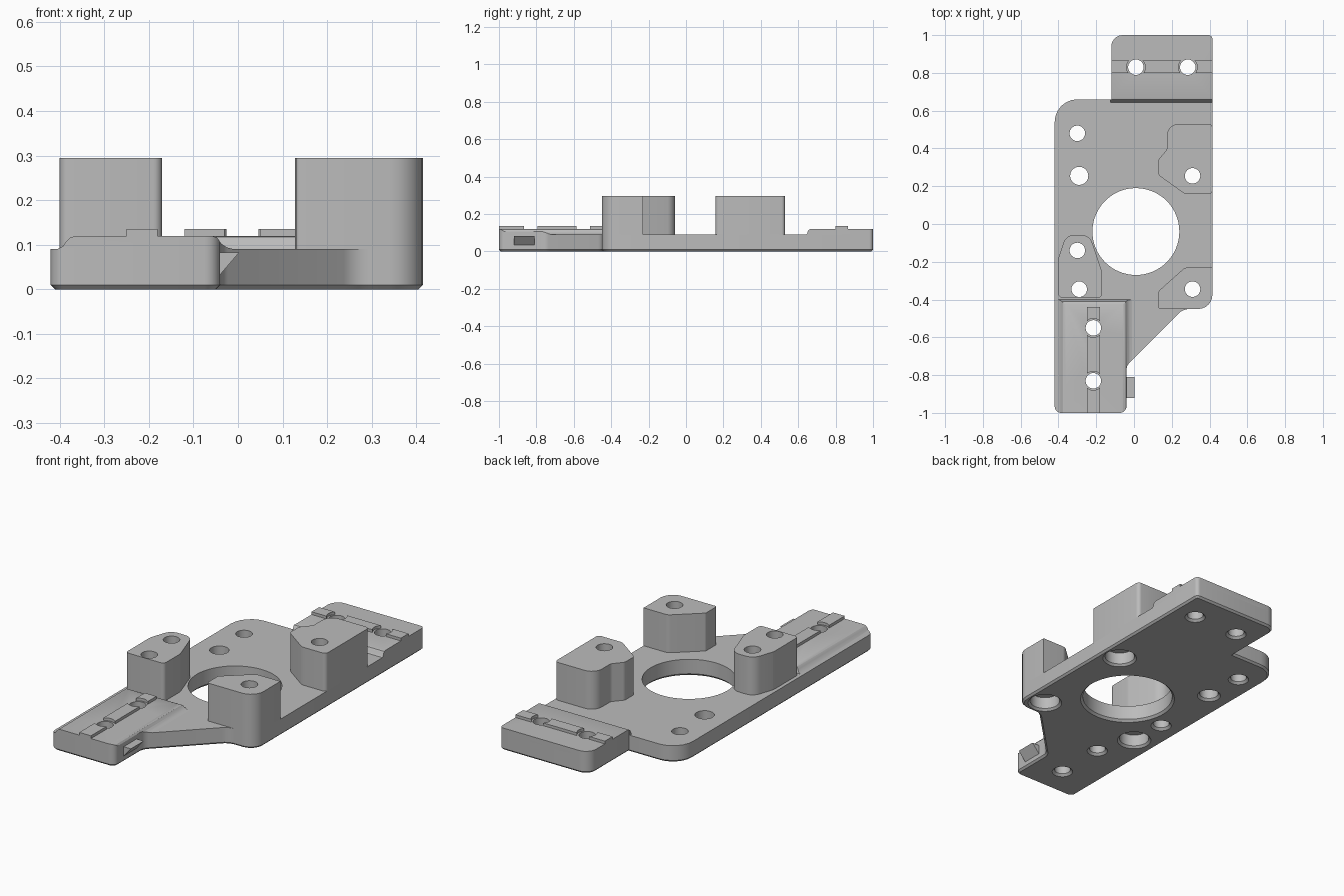
import bpy, bmesh, math
from mathutils import Vector

if "Cube" in bpy.data.objects:
    bpy.data.objects.remove(bpy.data.objects["Cube"], do_unlink=True)

grey = bpy.data.materials.new("plain grey")
grey.use_nodes = True
grey.diffuse_color = (0.5, 0.5, 0.5, 1)
grey.node_tree.nodes["Principled BSDF"].inputs["Base Color"].default_value = (0.5, 0.5, 0.5, 1)


def make_object(name, bm):
    bmesh.ops.recalc_face_normals(bm, faces=bm.faces)
    mesh = bpy.data.meshes.new(name)
    bm.to_mesh(mesh)
    bm.free()
    mesh.materials.append(grey)
    obj = bpy.data.objects.new(name, mesh)
    bpy.context.collection.objects.link(obj)
    return obj


def rounded(corners, steps=6):
    """Outline from (x, y, radius) corners."""
    out = []
    for i, (x, y, r) in enumerate(corners):
        p = Vector((x, y))
        if not r:
            out.append(p)
            continue
        a = (Vector(corners[i - 1][:2]) - p).normalized()
        b = (Vector(corners[(i + 1) % len(corners)][:2]) - p).normalized()
        half = a.angle(b) / 2
        centre = p + (a + b).normalized() * r / math.sin(half)
        start = p + a * r / math.tan(half) - centre
        end = p + b * r / math.tan(half) - centre
        for k in range(steps + 1):
            mid = start.lerp(end, k / steps)
            # even angles along the arc
            ang = start.angle_signed(end) * k / steps
            c, s = math.cos(-ang), math.sin(-ang)
            mid = Vector((start.x * c - start.y * s, start.x * s + start.y * c))
            out.append(centre + mid)
    return out


def prism(name, pts, lo, hi, axis="z", chamfer=0):
    place = {"x": lambda u, v, d: (d, u, v),
             "y": lambda u, v, d: (u, d, v),
             "z": lambda u, v, d: (u, v, d)}[axis]
    bm = bmesh.new()
    a, b = [[bm.verts.new(place(p[0], p[1], d)) for p in pts] for d in (lo, hi)]
    bottom = bm.faces.new(a)
    bm.faces.new(b)
    for i in range(len(pts)):
        bm.faces.new((a[i - 1], a[i], b[i], b[i - 1]))
    if chamfer:
        bmesh.ops.recalc_face_normals(bm, faces=bm.faces)
        bmesh.ops.bevel(bm, geom=list(bottom.edges), offset=chamfer, segments=1, affect="EDGES")
    return make_object(name, bm)


def lathe_set(name, items, sides=32):
    """Turned cutters: each item is (x, y, [(radius, z), ...])."""
    bm = bmesh.new()
    for x, y, profile in items:
        n = 64 if profile[0][0] > 0.2 else sides
        rings = [[bm.verts.new((x + r * math.cos(math.tau * k / n), y + r * math.sin(math.tau * k / n), z))
                  for k in range(n)] for r, z in profile]
        bm.faces.new(rings[0])
        bm.faces.new(rings[-1])
        for a, b in zip(rings, rings[1:]):
            for k in range(n):
                bm.faces.new((a[k - 1], a[k], b[k], b[k - 1]))
    obj = make_object(name, bm)
    obj.hide_render = True
    return obj


def boolean(obj, other, operation):
    mod = obj.modifiers.new("bool", "BOOLEAN")
    mod.object, mod.operation, mod.solver = other, operation, "EXACT"
    bpy.context.view_layer.objects.active = obj
    bpy.ops.object.modifier_apply(modifier=mod.name)


TOP, PAD, RIB, POST = 0.09, 0.12, 0.135, 0.295

# Base plate
outline = rounded([(-0.42, -1, 0.035), (-0.04, -1, 0.035), (-0.04, -0.75, 0.06), (0.26, -0.45, 0.08),
                   (0.415, -0.45, 0.075), (0.415, 1, 0.02), (-0.12, 1, 0.06), (-0.12, 0.66, 0),
                   (-0.42, 0.66, 0.12)])
parts = {"base_plate": prism("base_plate", outline, 0, TOP, chamfer=0.01)}

# Raised mounting pads with curved shoulders, trimmed to the plate outline
helpers = []
front_profile = [(-0.405, TOP), (-0.392, 0.097), (-0.385, 0.108), (-0.375, 0.117), (-0.36, PAD),
                 (-0.058, PAD), (-0.046, 0.115), (-0.037, 0.102), (-0.025, 0.094), (-0.01, TOP)]
back_profile = [(0.642, TOP), (0.648, 0.096), (0.652, 0.11), (0.658, 0.117), (0.67, PAD), (1.1, PAD), (1.1, TOP)]
end_profile = [(-1.1, TOP), (-1.1, PAD), (-0.425, PAD), (-0.41, 0.112), (-0.4, TOP)]
front_form = prism("front_form", front_profile, -1.1, -0.3, "y")
back_form = prism("back_form", back_profile, -0.125, 0.5, "x")
end_form = prism("end_form", end_profile, -0.6, 0.1, "x")
helpers += [front_form, back_form, end_form]
for name, forms in (("front_pad", (front_form, end_form)), ("back_pad", (back_form,))):
    pad = prism(name, outline, TOP, PAD + 0.02)
    for form in forms:
        boolean(pad, form, "INTERSECT")
    parts[name] = pad

# Tall posts
posts = {
    "left_post": [(-0.4, -0.39, 0.02), (-0.17, -0.39, 0.02), (-0.17, -0.25, 0.05),
                  (-0.235, -0.058, 0.06), (-0.36, -0.058, 0.06), (-0.4, -0.18, 0.05)],
    "front_right_post": [(0.13, -0.45, 0.01), (0.415, -0.45, 0.075), (0.415, -0.23, 0),
                         (0.27, -0.23, 0.04), (0.13, -0.355, 0.015)],
    "back_right_post": [(0.27, 0.158, 0.04), (0.415, 0.158, 0.02), (0.415, 0.53, 0.02), (0.175, 0.53, 0.06),
                        (0.175, 0.395, 0.03), (0.128, 0.34, 0.03), (0.128, 0.26, 0.03)],
}
for name, corners in posts.items():
    parts[name] = prism(name, rounded(corners), TOP, POST)

# Locating ribs
parts["front_rib"] = prism("front_rib", [(-0.25, -1), (-0.18, -1), (-0.18, -0.44), (-0.25, -0.44)], PAD, RIB)
parts["back_rib"] = prism("back_rib", [(-0.12, 0.8), (0.415, 0.8), (0.415, 0.865), (-0.12, 0.865)], PAD, RIB)

# Wedge tab on the side of the front pad
parts["side_tab"] = prism("side_tab", [(-0.04, 0.033), (-0.04, 0.083), (0.003, 0.083)], -0.92, -0.81, "y")

# Holes: plain, counterbored from below, and the large centre opening
pad_holes = [(-0.215, -0.55), (-0.215, -0.83), (0.01, 0.83), (0.285, 0.83)]
plain = [(x, y, 0.041) for x, y in pad_holes + [(-0.3, 0.48), (-0.3, -0.14)]]
plain += [(-0.29, 0.255, 0.048), (0.01, -0.04, 0.23)]
cuts = [(x, y, [(r + 0.013, -0.001), (r, 0.012), (r, 0.5)]) for x, y, r in plain]
for x, y in ((-0.29, -0.345), (0.31, 0.255), (0.31, -0.345)):
    cuts.append((x, y, [(0.088, -0.001), (0.076, 0.011), (0.076, 0.075), (0.041, 0.075), (0.041, 0.5)]))
holes = lathe_set("hole_cutters", cuts)
reliefs = lathe_set("rib_reliefs", [(x, y, [(0.05, 0.1), (0.05, 0.2)]) for x, y in pad_holes])
helpers += [holes, reliefs]

for name, obj in parts.items():
    if name.endswith("rib"):
        boolean(obj, reliefs, "DIFFERENCE")
    elif name != "side_tab":
        boolean(obj, holes, "DIFFERENCE")

for obj in helpers:
    bpy.data.objects.remove(obj, do_unlink=True)

# Smooth curved walls, keep edges crisp
bpy.ops.object.select_all(action="DESELECT")
for obj in parts.values():
    obj.select_set(True)
bpy.context.view_layer.objects.active = parts["base_plate"]
bpy.ops.object.shade_smooth_by_angle(angle=math.radians(30))
